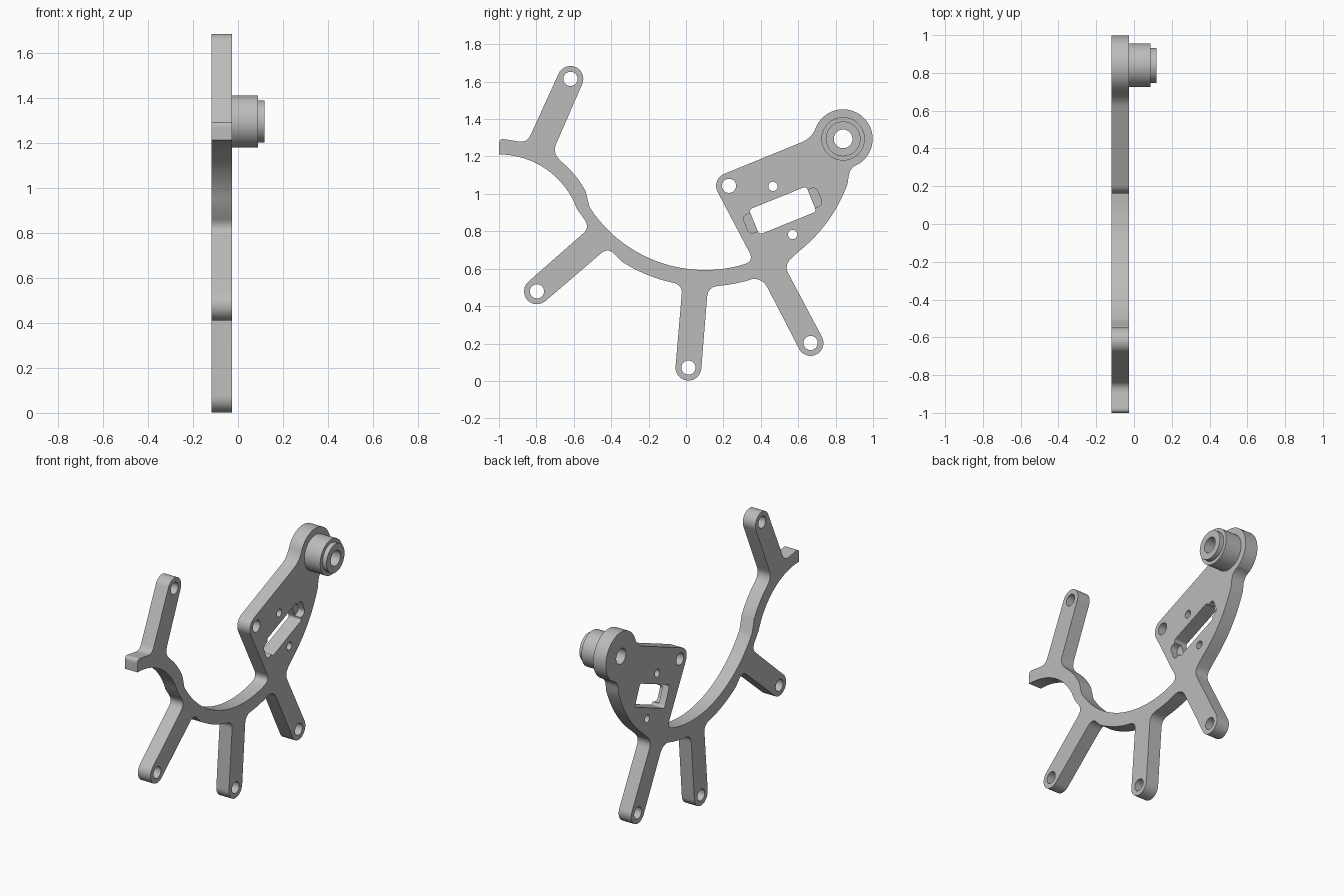
import bpy, bmesh
from math import cos, sin, radians, pi
from mathutils import Vector, Matrix

cube = bpy.data.objects.get("Cube")
if cube:
    bpy.data.objects.remove(cube, do_unlink=True)

metal = bpy.data.materials.new("light_grey_metal")
metal.use_nodes = True
GREY = (0.5, 0.5, 0.5, 1)
metal.diffuse_color = GREY
metal.node_tree.nodes["Principled BSDF"].inputs["Base Color"].default_value = GREY


def arc(c, r, a0, a1, n=16):
    """Points along an arc in the (y, z) plane, no fillet on them."""
    steps = [radians(a0 + (a1 - a0) * i / n) for i in range(n + 1)]
    return [(c[0] + r * cos(a), c[1] + r * sin(a), 0) for a in steps]


def circle(c, r, n=48):
    return arc(c, r, 0, 360, n)[:-1]


def fillet(points, n=8):
    """Round each corner whose third value (tangent length) is not zero."""
    out = []
    for i, (y, z, t) in enumerate(points):
        p = Vector((y, z))
        if not t:
            out.append(p)
            continue
        a = Vector(points[i - 1][:2]) - p
        b = Vector(points[(i + 1) % len(points)][:2]) - p
        a = p + a.normalized() * min(t, a.length * 0.95)
        b = p + b.normalized() * min(t, b.length * 0.95)
        for k in range(n + 1):
            u = k / n
            out.append(a * (1 - u) ** 2 + p * 2 * u * (1 - u) + b * u * u)
    return out


def rounded_box(c, length, height, angle, t):
    rot = Matrix.Rotation(radians(angle), 2)
    corners = []
    for sy, sz in ((-1, -1), (1, -1), (1, 1), (-1, 1)):
        v = rot @ Vector((sy * length / 2, sz * height / 2))
        corners.append((c[0] + v.x, c[1] + v.y, t))
    return corners


def prism(name, x0, x1, loops):
    """Extrude an outline with holes along x."""
    bm = bmesh.new()
    for loop in loops:
        vs = [bm.verts.new((x0, p.x, p.y)) for p in fillet(loop)]
        for i, v in enumerate(vs):
            bm.edges.new((vs[i - 1], v))
    bmesh.ops.triangle_fill(bm, use_beauty=True, edges=bm.edges[:], normal=(1, 0, 0))
    ext = bmesh.ops.extrude_face_region(bm, geom=bm.faces[:])
    moved = [g for g in ext["geom"] if isinstance(g, bmesh.types.BMVert)]
    bmesh.ops.translate(bm, verts=moved, vec=(x1 - x0, 0, 0))
    bmesh.ops.recalc_face_normals(bm, faces=bm.faces[:])
    mesh = bpy.data.meshes.new(name)
    bm.to_mesh(mesh)
    bm.free()
    mesh.materials.append(metal)
    obj = bpy.data.objects.new(name, mesh)
    bpy.context.collection.objects.link(obj)
    return obj


# Key centres in (y, z)
BIG, SMALL = (0.102, 1.329), (-1.0, 0.767)
ARM_TOP, ARM_LOW = (-0.618, 1.615), (-0.797, 0.479)
ARM_MID, ARM_REAR = (0.013, 0.071), (0.666, 0.203)
EAR, PIVOT, SLOT = (0.23, 1.043), (0.84, 1.294), (0.517, 0.911)
END_R = 0.069
BACK, FACE = -0.118, -0.027

# Plate outline, clockwise from the free tip
outline = [(-1, 1.297, 0.03), (-0.85, 1.273, 0.045)]
outline += arc(ARM_TOP, END_R, 156.5, -23.5)
outline += [(-0.714, 1.222, 0.05)]
outline += arc(SMALL, 0.525, 50, 28)
outline += arc(BIG, 0.736, 213, 284, 32)
outline += [(0.364, 0.64, 0.055)]
outline += arc(EAR, END_R, 207, 112)
outline += [(0.672, 1.298, 0.06)]
outline += arc(PIVOT, 0.158, 152, -58, 40)
outline += [(0.877, 1.144, 0.05)]
outline += arc(BIG, 0.81, -20, -52)
outline += [(0.524, 0.618, 0.05)]
outline += arc(ARM_REAR, END_R, 27, -153)
outline += [(0.412, 0.545, 0.05)]
outline += arc(BIG, 0.824, -72, -84)
outline += [(0.117, 0.5, 0.05)]
outline += arc(ARM_MID, END_R, -5, -185)
outline += [(-0.019, 0.511, 0.045)]
outline += arc(BIG, 0.822, -102, -123)
outline += [(-0.417, 0.714, 0.05)]
outline += arc(ARM_LOW, END_R, -49, -229)
outline += [(-0.513, 0.821, 0.05)]
outline += arc(SMALL, 0.444, 20, 90)

# Bolt holes, small screw holes and the slanted window
holes = [circle(c, 0.038) for c in (ARM_TOP, ARM_LOW, ARM_MID, ARM_REAR, EAR)]
holes += [circle(c, 0.025) for c in ((0.465, 1.04), (0.57, 0.783))]
holes += [circle(PIVOT, 0.05), rounded_box(SLOT, 0.33, 0.145, 22, 0.02)]
plate = prism("bracket_plate", BACK, FACE, [outline] + holes)

# Shallow pockets at both ends of the window
cutter = prism("pocket_cutter", BACK + 0.045, FACE + 0.05,
               [rounded_box(SLOT, 0.425, 0.105, 22, 0.03)])
cut = plate.modifiers.new("pockets", "BOOLEAN")
cut.operation, cut.solver, cut.object = "DIFFERENCE", "EXACT", cutter
bpy.context.view_layer.update()
result = bpy.data.meshes.new_from_object(plate.evaluated_get(bpy.context.evaluated_depsgraph_get()))
plate.modifiers.clear()
plate.data = result
bpy.data.objects.remove(cutter, do_unlink=True)

# Hollow pivot boss with a stepped end
boss = prism("pivot_boss", FACE, 0.088, [circle(PIVOT, 0.116, 64), circle(PIVOT, 0.05)])
lip = prism("pivot_lip", 0.088, 0.118, [circle(PIVOT, 0.093, 64), circle(PIVOT, 0.05)])

# Smooth the curved walls, keep the edges crisp
for obj in (plate, boss, lip):
    bpy.ops.object.select_all(action="DESELECT")
    obj.select_set(True)
    bpy.context.view_layer.objects.active = obj
    bpy.ops.object.shade_smooth_by_angle(angle=pi / 6)
